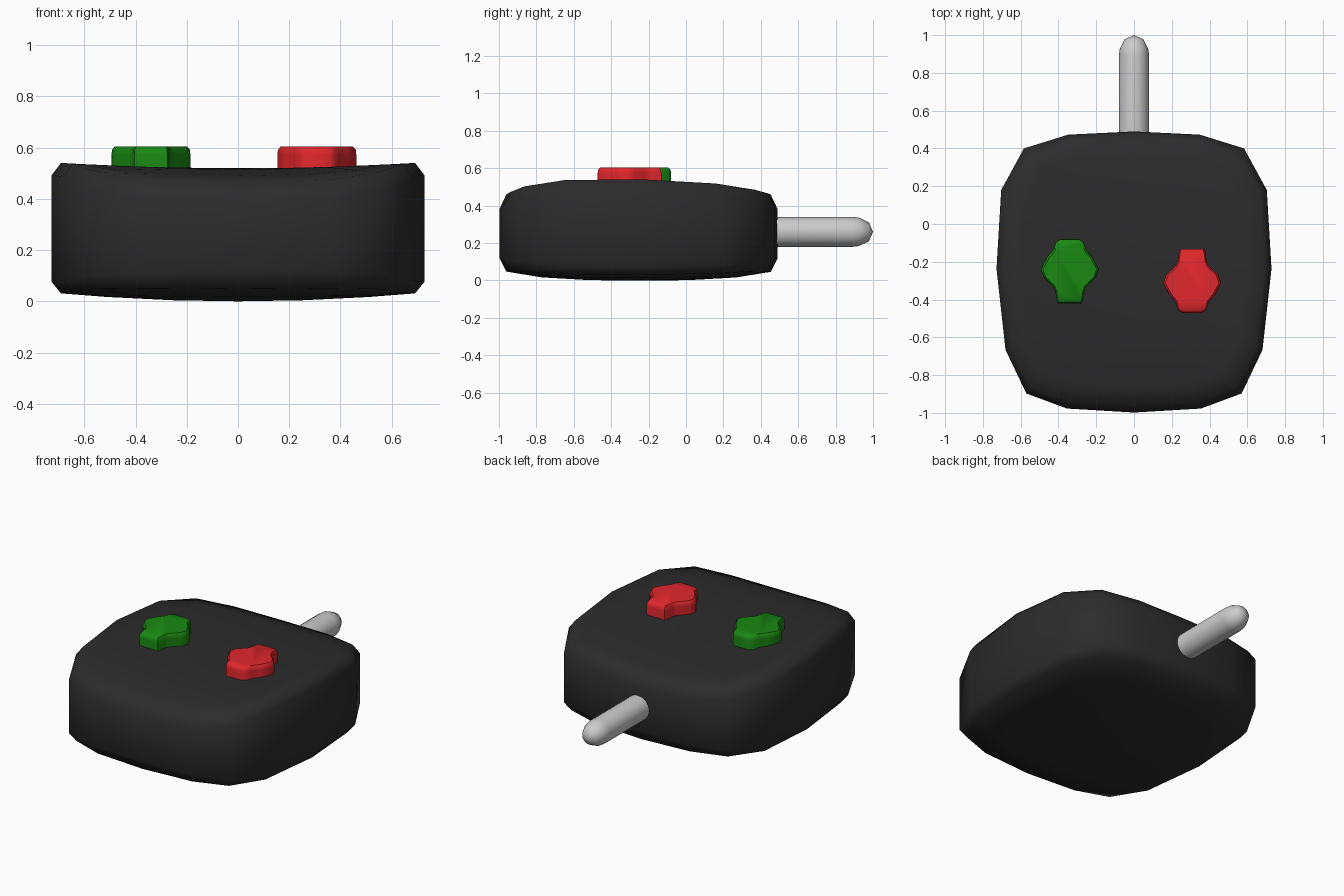
import bpy, bmesh, math

if "Cube" in bpy.data.objects:
    bpy.data.objects.remove(bpy.data.objects["Cube"])

def finish(bm, name, color=None, angle=60):
    bmesh.ops.recalc_face_normals(bm, faces=bm.faces)
    me = bpy.data.meshes.new(name)
    bm.to_mesh(me)
    bm.free()
    ob = bpy.data.objects.new(name, me)
    bpy.context.collection.objects.link(ob)
    if color:
        mat = bpy.data.materials.new(name + "_colour")
        mat.diffuse_color = (*color, 1)
        mat.use_nodes = True
        mat.node_tree.nodes["Principled BSDF"].inputs["Base Color"].default_value = mat.diffuse_color
        me.materials.append(mat)
    bpy.ops.object.select_all(action='DESELECT')
    ob.select_set(True)
    bpy.context.view_layer.objects.active = ob
    bpy.ops.object.shade_smooth_by_angle(angle=math.radians(angle))
    return ob

def loft(bm, rings):
    """Skin a list of closed rings; one-point rings become fans."""
    vr = [[bm.verts.new(p) for p in r] for r in rings]
    for a, b in zip(vr, vr[1:]):
        n = max(len(a), len(b))
        for i in range(n):
            j = (i + 1) % n
            if len(a) == 1:
                bm.faces.new((a[0], b[i], b[j]))
            elif len(b) == 1:
                bm.faces.new((a[i], a[j], b[0]))
            else:
                bm.faces.new((a[i], a[j], b[j], b[i]))
    return vr

# Body: rounded-square outline, saddle-shaped top, slightly domed underside
CY = -0.25
half = [(0, -0.998), (0.355, -0.977), (0.57, -0.897), (0.68, -0.667), (0.728, -0.237),
        (0.703, 0.18), (0.583, 0.40), (0.348, 0.473), (0, 0.49)]
outline = half + [(-x, y) for x, y in half[-2:0:-1]]
TOP = [(-0.97, 0.457), (-0.88, 0.488), (-0.67, 0.519), (-0.24, 0.52), (0.2, 0.497), (0.46, 0.458)]

def top_z(x, y):
    y = min(max(y, TOP[0][0]), TOP[-1][0])
    for (y0, z0), (y1, z1) in zip(TOP, TOP[1:]):
        if y <= y1:
            return z0 + (z1 - z0) * (y - y0) / (y1 - y0) + 0.02 * (x / 0.68) ** 2

def bottom_z(x, y):
    return 0.05 * abs((y - CY) / 0.72) ** 3.4 + 0.03 * (x / 0.68) ** 2

def scaled(s, zf, dz=0.0):
    pts = []
    for x, y in outline:
        x, y = x * s, CY + (y - CY) * s
        pts.append((x, y, zf(x, y) + dz * (1 - 0.35 * abs(x) / 0.73)))
    return pts

body_rings = [[(0, CY, 0)]]
body_rings += [scaled(s, bottom_z) for s in (0.35, 0.7, 0.95)]
body_rings += [scaled(1, bottom_z, 0.064), scaled(1, top_z, -0.077)]
body_rings += [scaled(s, top_z) for s in (0.95, 0.82, 0.6, 0.3)]
body_rings += [[(0, CY, top_z(0, CY))]]
bm = bmesh.new()
loft(bm, body_rings)
finish(bm, "body", (0.025, 0.025, 0.025))

# Plug pin: round rod with a blunt domed tip
rod = [(0.42, 0.08), (0.89, 0.08), (0.925, 0.076), (0.978, 0.05)]
rings = [[(0, 0.42, 0.26)]]
rings += [[(r * math.cos(a * math.pi / 8), y, 0.26 + r * math.sin(a * math.pi / 8))
           for a in range(16)] for y, r in rod]
rings += [[(0, 1.0, 0.26)]]
bm = bmesh.new()
loft(bm, rings)
finish(bm, "pin")

# Arrow buttons: the same outline, one turned to face the other way
ARROW = [(0.05, 0.17), (0.073, 0.155), (0.087, 0.115), (0.12, 0.075), (0.154, 0.012), (0.14, -0.03),
         (0.086, -0.085), (0.076, -0.11), (0.07, -0.155), (0.064, -0.17)]
arrow = ARROW + [(-x, y) for x, y in reversed(ARROW)]

def button(name, cx, cy, flip, color):
    rings = []
    for s, z in ((1, 0.47), (1, 0.575), (0.985, 0.592), (0.92, 0.604)):
        rings.append([(cx + x * s * flip, cy + y * s * flip, z) for x, y in arrow])
    bm = bmesh.new()
    vr = loft(bm, rings)
    bm.faces.new(vr[0])
    bm.faces.new(vr[-1])
    finish(bm, name, color, 50)

button("green_button", -0.34, -0.25, 1, (0.01, 0.25, 0.006))
button("red_button", 0.308, -0.302, -1, (0.75, 0.02, 0.025))
